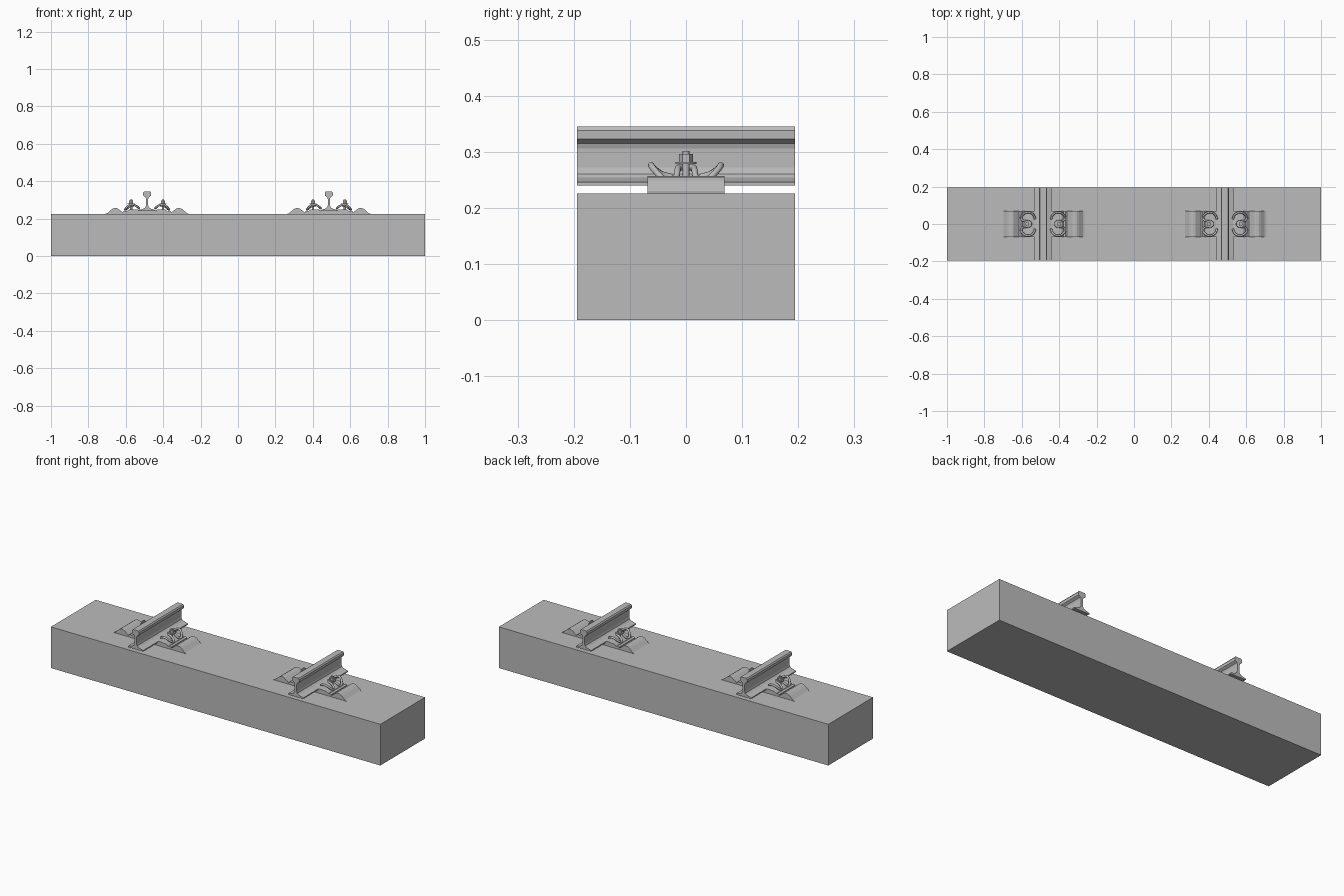
import bpy, bmesh, math
from mathutils import Vector

cube = bpy.data.objects.get("Cube")
if cube:
    bpy.data.objects.remove(cube, do_unlink=True)

grey = bpy.data.materials.new("plain grey")
grey.use_nodes = True
colour = (0.5, 0.5, 0.5, 1)
grey.diffuse_color = colour
grey.node_tree.nodes["Principled BSDF"].inputs["Base Color"].default_value = colour


def finish(name, bm, smooth=False):
    bmesh.ops.recalc_face_normals(bm, faces=bm.faces)
    mesh = bpy.data.meshes.new(name)
    bm.to_mesh(mesh)
    bm.free()
    mesh.materials.append(grey)
    obj = bpy.data.objects.new(name, mesh)
    bpy.context.collection.objects.link(obj)
    if smooth:
        bpy.ops.object.select_all(action="DESELECT")
        obj.select_set(True)
        bpy.context.view_layer.objects.active = obj
        bpy.ops.object.shade_smooth_by_angle(angle=math.radians(35))
    return obj


def extrude(name, profile, half, x=0, side=1):
    """Extrude an (x, z) profile along y from -half to half."""
    bm = bmesh.new()
    face = bm.faces.new([bm.verts.new((x + side * px, -half, pz)) for px, pz in profile])
    new = bmesh.ops.extrude_face_region(bm, geom=[face])["geom"]
    bmesh.ops.translate(bm, vec=(0, 2 * half, 0),
                        verts=[v for v in new if isinstance(v, bmesh.types.BMVert)])
    return finish(name, bm)


def cylinder(name, x, radius, z0, z1, sides):
    bm = bmesh.new()
    bmesh.ops.create_cone(bm, cap_ends=True, segments=sides, radius1=radius,
                          radius2=radius, depth=z1 - z0)
    bmesh.ops.translate(bm, vec=(x, 0, (z0 + z1) / 2), verts=bm.verts)
    return finish(name, bm, sides > 6)


def rod(name, points, radius):
    """Bent round bar along a smooth path, converted to a mesh."""
    curve = bpy.data.curves.new(name, "CURVE")
    curve.dimensions = "3D"
    curve.bevel_depth = radius
    curve.bevel_resolution = 2
    curve.resolution_u = 4
    curve.use_fill_caps = True
    spline = curve.splines.new("BEZIER")
    spline.bezier_points.add(len(points) - 1)
    for bp, p in zip(spline.bezier_points, points):
        bp.co = p
        bp.handle_left_type = bp.handle_right_type = "AUTO"
    obj = bpy.data.objects.new(name, curve)
    bpy.context.collection.objects.link(obj)
    bpy.ops.object.select_all(action="DESELECT")
    obj.select_set(True)
    bpy.context.view_layer.objects.active = obj
    bpy.ops.object.convert(target="MESH")
    obj = bpy.context.object
    obj.data.materials.clear()
    obj.data.materials.append(grey)
    bpy.ops.object.shade_smooth_by_angle(angle=math.radians(50))


# Half profiles, measured outward from the rail centre
RAIL = [(0.046, 0.24), (0.046, 0.246), (0.018, 0.254), (0.009, 0.261), (0.006, 0.272),
        (0.006, 0.306), (0.009, 0.315), (0.021, 0.323), (0.022, 0.338), (0.017, 0.345)]
SHOULDER = [(0.128, 0.226), (0.222, 0.226), (0.212, 0.23), (0.192, 0.248), (0.181, 0.255),
            (0.17, 0.257), (0.158, 0.255), (0.146, 0.246), (0.128, 0.232)]
GUIDE = [(0.047, 0.226), (0.128, 0.226), (0.128, 0.238), (0.119, 0.243),
         (0.11, 0.239), (0.098, 0.248), (0.06, 0.25), (0.047, 0.247)]
# Half of the spring clip, from the middle loop to the free tip
CLIP = [(0.066, 0, 0.272), (0.07, 0.011, 0.272), (0.09, 0.015, 0.268), (0.11, 0.02, 0.252),
        (0.117, 0.034, 0.249), (0.106, 0.052, 0.263), (0.085, 0.062, 0.276),
        (0.062, 0.057, 0.27), (0.048, 0.043, 0.26), (0.043, 0.026, 0.255)]
BOLT = 0.085

# Sleeper
extrude("sleeper", [(-1, 0), (1, 0), (1, 0.226), (-1, 0.226)], 0.194)

for rail_name, x in (("left", 0.486), ("right", -0.486)):
    # Rail and the pad beneath it
    extrude(rail_name + "_rail", RAIL + [(-px, pz) for px, pz in reversed(RAIL)], 0.194, x)
    extrude(rail_name + "_rail_pad",
            [(-0.047, 0.226), (0.047, 0.226), (0.047, 0.24), (-0.047, 0.24)], 0.069, x)
    for side_name, side in (("left", 1), ("right", -1)):
        tag = f"{rail_name}_rail_{side_name}_"
        bx = x + side * BOLT
        # Shoulder and guide plate
        extrude(tag + "shoulder", SHOULDER, 0.069, x, side)
        extrude(tag + "guide_plate", GUIDE, 0.069, x, side)
        # Spring clip
        path = [(d, -y, z) for d, y, z in reversed(CLIP[1:])] + CLIP
        rod(tag + "spring_clip", [Vector((x + side * d, y, z)) for d, y, z in path], 0.0058)
        # Bolt, washer and nut
        cylinder(tag + "bolt", bx, 0.006, 0.24, 0.302, 12)
        cylinder(tag + "washer", bx, 0.019, 0.278, 0.282, 16)
        cylinder(tag + "nut", bx, 0.0125, 0.282, 0.296, 6)
